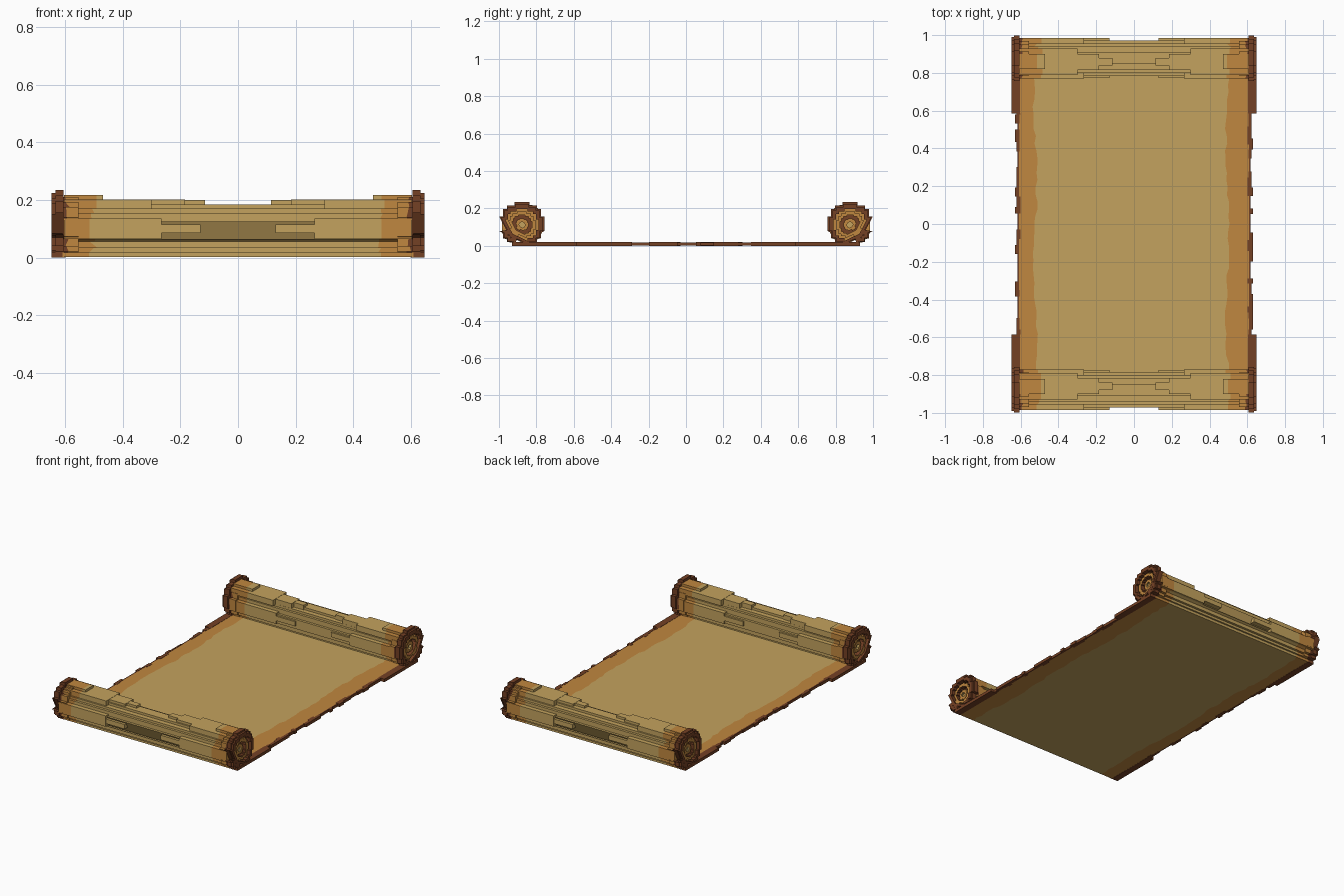
import bpy, bmesh, math, random

if "Cube" in bpy.data.objects:
    bpy.data.objects.remove(bpy.data.objects["Cube"], do_unlink=True)
random.seed(7)


def material(name, rgb):
    m = bpy.data.materials.new(name)
    m.use_nodes = True
    m.diffuse_color = (*rgb, 1)
    m.node_tree.nodes["Principled BSDF"].inputs["Base Color"].default_value = (*rgb, 1)
    return m


MATS = [material("tan parchment", (0.55, 0.365, 0.112)),
        material("burnt orange", (0.53, 0.242, 0.05)),
        material("charred brown", (0.175, 0.052, 0.018))]
TAN, ORANGE, DARK = 0, 1, 2


def finish(bm, name):
    bmesh.ops.recalc_face_normals(bm, faces=bm.faces)
    me = bpy.data.meshes.new(name)
    bm.to_mesh(me)
    bm.free()
    ob = bpy.data.objects.new(name, me)
    bpy.context.collection.objects.link(ob)
    for m in MATS:
        me.materials.append(m)
    return ob


def box(bm, x0, x1, y0, y1, z0, z1, mat):
    v = [bm.verts.new((x, y, z)) for x in (x0, x1) for y in (y0, y1) for z in (z0, z1)]
    for f in ((0, 1, 3, 2), (4, 6, 7, 5), (0, 4, 5, 1), (2, 3, 7, 6), (0, 2, 6, 4), (1, 5, 7, 3)):
        bm.faces.new([v[i] for i in f]).material_index = mat


def stepped_circle(n=6):
    """Closed unit outline of a circle drawn with square cells."""
    h = [round(math.sqrt(n * n - (i + 0.5) ** 2)) for i in range(n)]
    q = [(n, h[-1])]
    for i in range(n - 1, 0, -1):
        if h[i] != h[i - 1]:
            q += [(i, h[i]), (i, h[i - 1])]
    q = [(a / n, b / n) for a, b in q]
    left = [(-a, b) for a, b in reversed(q)]
    return q + left + [(-a, -b) for a, b in q] + [(-a, -b) for a, b in reversed(left)]


OUTLINE = stepped_circle()
CY = 0.8775   # distance of each roll from the centre

# Half of a roll from the middle outwards: x, radius, centre height, seam jitter, colour of next span
HALF = [(0.0, 0.091, 0.094, 0, TAN), (0.505, 0.091, 0.094, 0.022, ORANGE),
        (0.555, 0.091, 0.094, 0, ORANGE), (0.555, 0.104, 0.107, 0, ORANGE),
        (0.594, 0.104, 0.107, 0.009, DARK), (0.606, 0.104, 0.107, 0, DARK),
        (0.606, 0.1165, 0.118, 0, DARK), (0.635, 0.1165, 0.118, 0, DARK),
        (0.635, 0.109, 0.115, 0, DARK), (0.648, 0.109, 0.115, 0, DARK),
        (0.648, 0.086, 0.112, 0, DARK), (0.61, 0.086, 0.112, 0, ORANGE),
        (0.61, 0.072, 0.112, 0, ORANGE), (0.636, 0.072, 0.112, 0, ORANGE),
        (0.636, 0.052, 0.112, 0, DARK), (0.605, 0.052, 0.112, 0, DARK),
        (0.605, 0.034, 0.112, 0, ORANGE), (0.625, 0.034, 0.112, 0, ORANGE),
        (0.625, 0.016, 0.112, 0, TAN), (0.612, 0.016, 0.112, 0, TAN)]


def roll(name, side):
    bm = bmesh.new()
    for sx in (-1, 1):
        prev = None
        for x, r, cz, jit, mat in HALF:
            ring = [bm.verts.new((sx * (x + random.uniform(-jit, jit)),
                                  side * (CY + 1.04 * r * a), cz + r * b)) for a, b in OUTLINE]
            if prev:
                for i in range(len(ring)):
                    j = (i + 1) % len(ring)
                    f = bm.faces.new((prev[i], prev[j], ring[j], ring[i]))
                    f.material_index = prev_mat
            prev, prev_mat = ring, mat
        bm.faces.new(prev).material_index = TAN
    bmesh.ops.remove_doubles(bm, verts=bm.verts, dist=1e-5)
    finish(bm, name)


def raised_layers(name, side):
    """Thin stepped paper layers on the top, outer and inner faces of a roll."""
    # start x, near and far distance from the centre, bottom, top
    layers = [(0.115, 0.84, 0.88, 0.17, 0.200), (0.185, 0.815, 0.90, 0.17, 0.201),
              (0.30, 0.79, 0.93, 0.165, 0.202), (0.47, 0.82, 0.90, 0.19, 0.218),
              (0.13, 0.95, 0.984, 0.085, 0.115), (0.265, 0.95, 0.985, 0.065, 0.135),
              (0.13, 0.772, 0.80, 0.085, 0.115), (0.265, 0.771, 0.80, 0.065, 0.135)]
    bm = bmesh.new()
    for sx in (-1, 1):
        for x, y0, y1, z0, z1 in layers:
            seam = 0.5 + random.uniform(-0.02, 0.02)
            spans = [(x, seam, TAN), (seam, 0.605, ORANGE)]
            for a, b, mat in spans:
                box(bm, sx * a, sx * b, side * y0, side * y1, z0, z1, mat)
    finish(bm, name)


for label, side in (("front", -1), ("back", 1)):
    roll(label + "_roll", side)
    raised_layers(label + "_roll_layers", side)

# Flat sheet with wavy scorched borders
bm = bmesh.new()
ROWS, END = 48, 0.93
rows = []
for k in range(ROWS + 1):
    y = -END + 2 * END * k / ROWS
    wave = lambda p: 0.008 * math.sin(7 * y + p) + random.uniform(-0.008, 0.008)
    xs = (-0.618, -0.61, -0.522 + wave(0), 0.495 + wave(2), 0.61, 0.618)
    rows.append([bm.verts.new((x, y, 0.018)) for x in xs])
for a, b in zip(rows, rows[1:]):
    for i, mat in enumerate((DARK, ORANGE, TAN, ORANGE, DARK)):
        bm.faces.new((a[i], a[i + 1], b[i + 1], b[i])).material_index = mat
sheet = finish(bm, "sheet")
solid = sheet.modifiers.new("thickness", "SOLIDIFY")
solid.thickness, solid.offset = 0.017, -1

# Ragged charred trim along both long edges
for label, sx, cover in (("right", -1, 0.6), ("left", 1, 0.8)):
    bm = bmesh.new()
    for s in (-1, 1):
        box(bm, sx * 0.604, sx * 0.648, s * 0.585, s * 0.93, 0, 0.0195, DARK)
    y = -0.585
    while y < 0.585:
        end = min(y + random.uniform(0.025, 0.07), 0.585)
        if abs(y + end) > 0.1 and random.random() < cover:
            inner = random.choice((0.6, 0.607, 0.613))
            box(bm, sx * inner, sx * random.choice((0.622, 0.63)), y, end, 0, 0.0195, DARK)
        y = end
    finish(bm, label + "_charred_edge")
